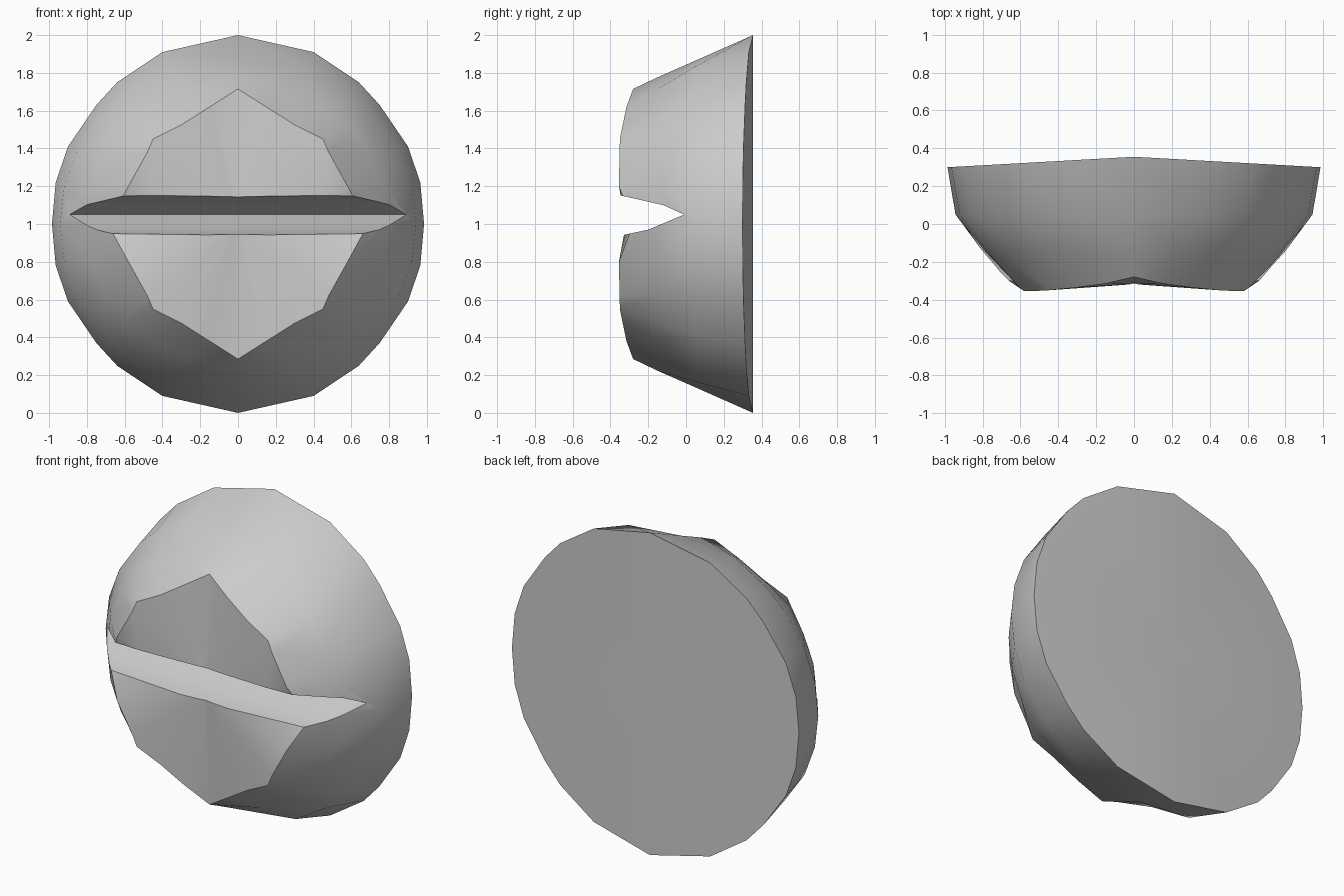
import bpy, bmesh, math

if "Cube" in bpy.data.objects:
    bpy.data.objects.remove(bpy.data.objects["Cube"])

# Quarter outlines (x, z from centre, y), from top point round to the side
rim = [(0, 1), (.4, .91), (.64, .75), (.75, .63), (.9, .41), (.965, .22), (.985, 0)]
rim = [(x, z, .355 - .056 * x) for x, z in rim]
mid = [(0, .865, .05), (.36, .835, .05), (.59, .70, .05), (.71, .59, .05),
       (.85, .39, .05), (.92, .2, .05), (.943, 0, .05)]
shoulder = [(0, .777, -.15), (.26, .715, -.15), (.46, .61, -.15), (.6, .52, -.15),
            (.7, .37, -.15), (.77, .2, -.15), (.795, 0, -.15)]
front = [(0, .715, -.28), (.15, .62, -.315), (.3, .525, -.335), (.45, .45, -.35),
         (.48, .38, -.352), (.58, .2, -.355), (.69, 0, -.28)]


def mirrored(quarter):
    """Full ring from a quarter outline, clockwise from the top."""
    right = quarter + [(x, -z, y) for x, z, y in reversed(quarter[:-1])]
    return right + [(-x, z, y) for x, z, y in reversed(right[1:-1])]


def make(name, bm):
    bmesh.ops.recalc_face_normals(bm, faces=bm.faces)
    mesh = bpy.data.meshes.new(name)
    bm.to_mesh(mesh)
    bm.free()
    ob = bpy.data.objects.new(name, mesh)
    bpy.context.collection.objects.link(ob)
    return ob


# Domed head lofted through the rings
bm = bmesh.new()
rings = [[bm.verts.new((x, y, 1 + z)) for x, z, y in mirrored(q)]
         for q in (rim, mid, shoulder, front)]
n = len(rings[0])
for a, b in zip(rings, rings[1:]):
    for i in range(n):
        j = (i + 1) % n
        bm.faces.new((a[i], a[j], b[j], b[i]))
# Back and front caps, creased along the vertical centre line
for ring, cy in ((rings[0], .355), (rings[-1], -.318)):
    c = bm.verts.new((0, cy, 1))
    for i in range(n):
        bm.faces.new((ring[i], ring[(i + 1) % n], c))
head = make("slotted_head", bm)

# Horizontal slot cutter
profile = [(-.6, 1.19), (-.355, 1.153), (-.12, 1.10), (-.01, 1.05),
           (-.2, .97), (-.355, .937), (-.6, .90)]
bm = bmesh.new()
ends = [[bm.verts.new((x, y, z)) for y, z in profile] for x in (-1.3, 1.3)]
bm.faces.new(ends[0])
bm.faces.new(ends[1])
for i in range(len(profile)):
    j = (i + 1) % len(profile)
    bm.faces.new((ends[0][i], ends[0][j], ends[1][j], ends[1][i]))
cutter = make("slot_cutter", bm)

mod = head.modifiers.new("slot", 'BOOLEAN')
mod.operation = 'DIFFERENCE'
mod.solver = 'EXACT'
mod.object = cutter
bpy.context.view_layer.objects.active = head
head.select_set(True)
bpy.ops.object.modifier_apply(modifier="slot")
bpy.data.objects.remove(cutter)
bpy.ops.object.shade_smooth_by_angle(angle=math.radians(32))
